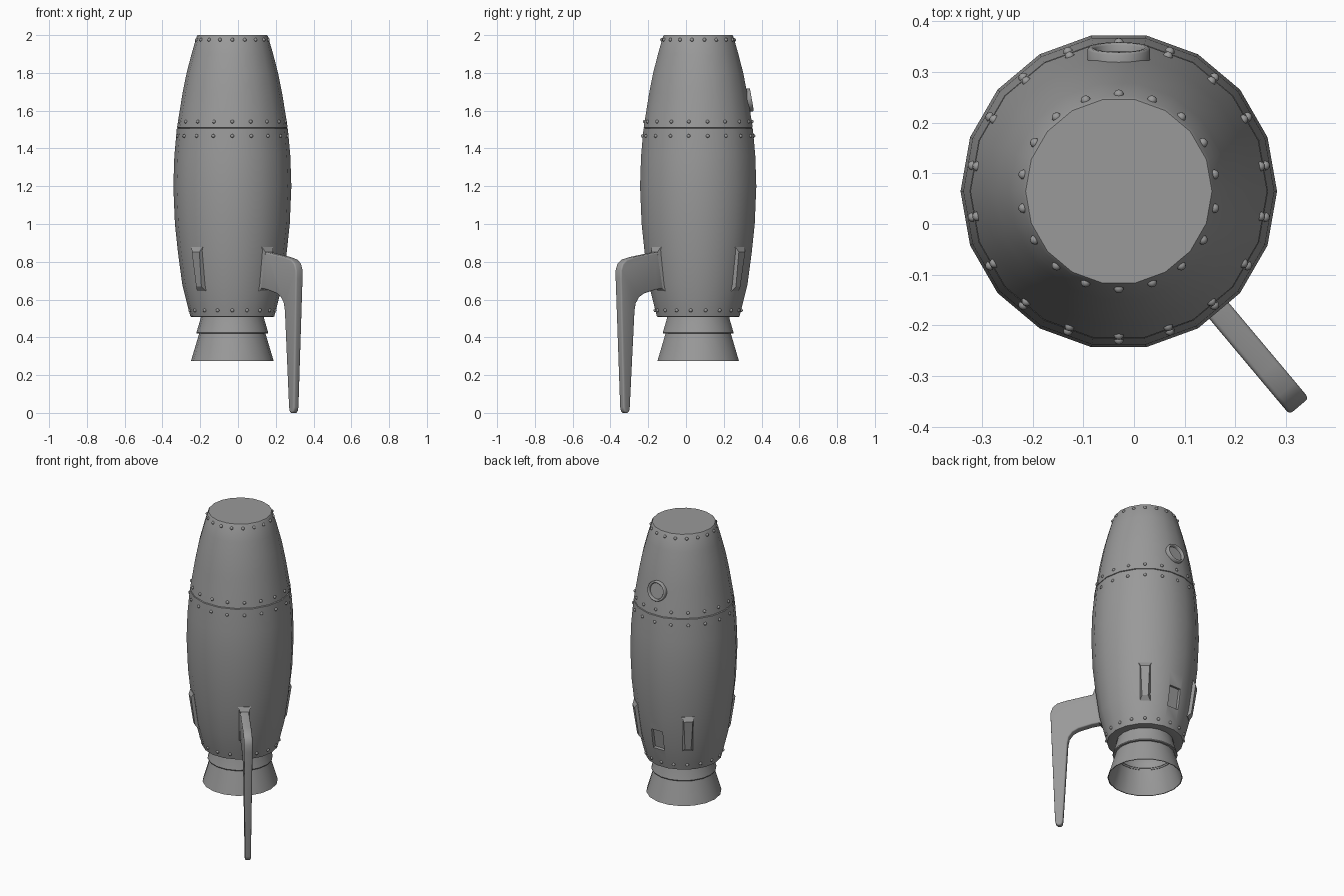
import bpy, bmesh
from math import cos, sin, pi, radians
from mathutils import Matrix

if "Cube" in bpy.data.objects:
    bpy.data.objects.remove(bpy.data.objects["Cube"])

SIDES = 18
AXIS = Matrix.Translation((-0.03, 0.0645, 0))
FACE = cos(pi / SIDES)          # mid-face distance relative to corner radius
LOWER = [(0.222, 0.51), (0.235, 0.56), (0.265, 0.68), (0.288, 0.85), (0.304, 1.0),
         (0.3125, 1.2), (0.307, 1.36), (0.294, 1.505)]
UPPER = [(0.293, 1.511), (0.264, 1.69), (0.242, 1.8), (0.216, 1.9), (0.189, 1.993)]

METAL = bpy.data.materials.new("dark_metal")
METAL.diffuse_color = (0.32, 0.32, 0.32, 1)
METAL.use_nodes = True
METAL.node_tree.nodes["Principled BSDF"].inputs["Base Color"].default_value = METAL.diffuse_color


def hull_radius(z):
    pts = LOWER + UPPER
    for (r0, z0), (r1, z1) in zip(pts, pts[1:]):
        if z <= z1:
            return r0 + (r1 - r0) * (z - z0) / (z1 - z0)
    return pts[-1][0]


def smooth(ob, angle=30):
    bpy.ops.object.select_all(action='DESELECT')
    bpy.context.view_layer.objects.active = ob
    ob.select_set(True)
    bpy.ops.object.shade_smooth_by_angle(angle=radians(angle))


def finish(name, bm, matrix=AXIS, angle=30):
    bmesh.ops.recalc_face_normals(bm, faces=bm.faces)
    me = bpy.data.meshes.new(name)
    bm.to_mesh(me)
    bm.free()
    me.materials.append(METAL)
    ob = bpy.data.objects.new(name, me)
    bpy.context.collection.objects.link(ob)
    ob.matrix_world = matrix
    if angle:
        smooth(ob, angle)
    return ob


def lathe(name, profile, matrix=AXIS, sides=SIDES, closed=False, angle=30):
    """Spin (radius, z) points; open profiles get end caps."""
    bm = bmesh.new()
    rings = [[bm.verts.new((r * cos(2 * pi * i / sides), r * sin(2 * pi * i / sides), z))
              for i in range(sides)] for r, z in profile]
    pairs = list(zip(rings, rings[1:])) + ([(rings[-1], rings[0])] if closed else [])
    for a, b in pairs:
        for i in range(sides):
            j = (i + 1) % sides
            bm.faces.new((a[i], a[j], b[j], b[i]))
    if not closed:
        bm.faces.new(rings[0])
        bm.faces.new(rings[-1])
    return finish(name, bm, matrix, angle)


def at_angle(deg):
    return AXIS @ Matrix.Rotation(radians(deg), 4, 'Z')


def apply_modifier(ob, mod):
    bpy.context.view_layer.objects.active = ob
    bpy.ops.object.modifier_apply(modifier=mod.name)


# Hull halves with a narrow seam between them
lower = lathe("lower_hull", [(0.16, 0.515), (0.215, 0.508)] + LOWER + [(0.287, 1.508)], angle=0)
lathe("upper_hull", [(0.287, 1.508)] + UPPER + [(0.184, 2.0)], angle=50)

# Recessed hatch in the back of the lower hull
bpy.ops.mesh.primitive_cube_add(size=1)
cutter = bpy.context.object
cutter.name = "hatch_cutter"
cutter.hide_render = True
cutter.data.materials.append(METAL)
tilt = Matrix.Rotation(radians(10), 4, 'Y')
cutter.matrix_world = (at_angle(90) @ Matrix.Translation((hull_radius(0.695) * FACE + 0.015, 0, 0.695))
                       @ tilt @ Matrix.Diagonal((0.07, 0.078, 0.13, 1)))
mod = lower.modifiers.new("hatch", 'BOOLEAN')
mod.operation = 'DIFFERENCE'
mod.solver = 'EXACT'
mod.object = cutter
apply_modifier(lower, mod)
bpy.data.objects.remove(cutter)
smooth(lower)

# Engine collar and hollow bell
lathe("engine_collar", [(0.165, 0.52), (0.168, 0.5), (0.19, 0.425), (0.188, 0.42),
                        (0.165, 0.42), (0.155, 0.52)], closed=True)
lathe("engine_bell", [(0.155, 0.51), (0.162, 0.43), (0.174, 0.425), (0.219, 0.275),
                      (0.214, 0.275), (0.168, 0.42), (0.15, 0.51)], closed=True)

# Rivet rows, one rivet in the middle of each side
for label, z in (("top", 1.975), ("seam_upper", 1.542), ("seam_lower", 1.466), ("base", 0.543)):
    bm = bmesh.new()
    for i in range(SIDES):
        a = 2 * pi * (i + 0.5) / SIDES
        r = hull_radius(z) * FACE
        bmesh.ops.create_icosphere(bm, subdivisions=2, radius=0.0098,
                                   matrix=Matrix.Translation((r * cos(a), r * sin(a), z)))
    finish(label + "_rivets", bm, angle=60)

# Porthole rim and glass on the back
slope = Matrix.Rotation(radians(90 - 10), 4, 'Y')
port = at_angle(90) @ Matrix.Translation((hull_radius(1.655) * FACE, 0, 1.655)) @ slope
lathe("porthole_rim", [(0.049, -0.02), (0.049, 0.015), (0.052, 0.019), (0.059, 0.019),
                       (0.062, 0.015), (0.062, -0.02)], port, 24, closed=True, angle=60)
lathe("porthole_glass", [(0.05, -0.01), (0.05, 0.002)], port, 24)

# Four tapered fin mounts
for n, deg in enumerate((50, 130, 230, 310)):
    bm = bmesh.new()
    rows = []
    for z, half, out in ((0.645, 0.03, -0.03), (0.645, 0.03, 0.003), (0.668, 0.018, 0.018),
                         (0.852, 0.026, 0.019), (0.878, 0.038, 0.003), (0.878, 0.038, -0.03)):
        d = hull_radius(z) * FACE + out
        rows.append([bm.verts.new((d, s * half, z)) for s in (-1, 1)])
    for a, b in zip(rows, rows[1:] + rows[:1]):
        bm.faces.new((a[0], a[1], b[1], b[0]))
    for s in (0, 1):
        bm.faces.new([row[s] for row in rows])
    finish("fin_mount_%d" % (n + 1), bm, at_angle(deg))

# Single landing fin, thinner towards its foot, with rounded edges
outline = [(0.24, 0.862), (0.32, 0.848), (0.46, 0.825), (0.513, 0.812), (0.541, 0.79), (0.554, 0.755),
           (0.554, 0.71), (0.529, 0.03), (0.524, 0.01), (0.513, 0.0), (0.497, 0.0), (0.487, 0.01),
           (0.483, 0.03), (0.455, 0.54), (0.447, 0.58), (0.425, 0.612), (0.39, 0.632),
           (0.31, 0.652), (0.24, 0.66)]
bm = bmesh.new()
sheets = []
for s in (-1, 1):
    sheets.append([bm.verts.new((d, s * (0.017 + 0.008 * min(1, z / 0.75)), z)) for d, z in outline])
    bm.faces.new(sheets[-1])
for i in range(len(outline)):
    j = (i + 1) % len(outline)
    bm.faces.new((sheets[0][i], sheets[0][j], sheets[1][j], sheets[1][i]))
fin = finish("landing_fin", bm, at_angle(310), 0)
bev = fin.modifiers.new("soft_edges", 'BEVEL')
bev.width = 0.008
bev.segments = 3
bev.limit_method = 'ANGLE'
bev.angle_limit = radians(60)
apply_modifier(fin, bev)
smooth(fin, 50)
